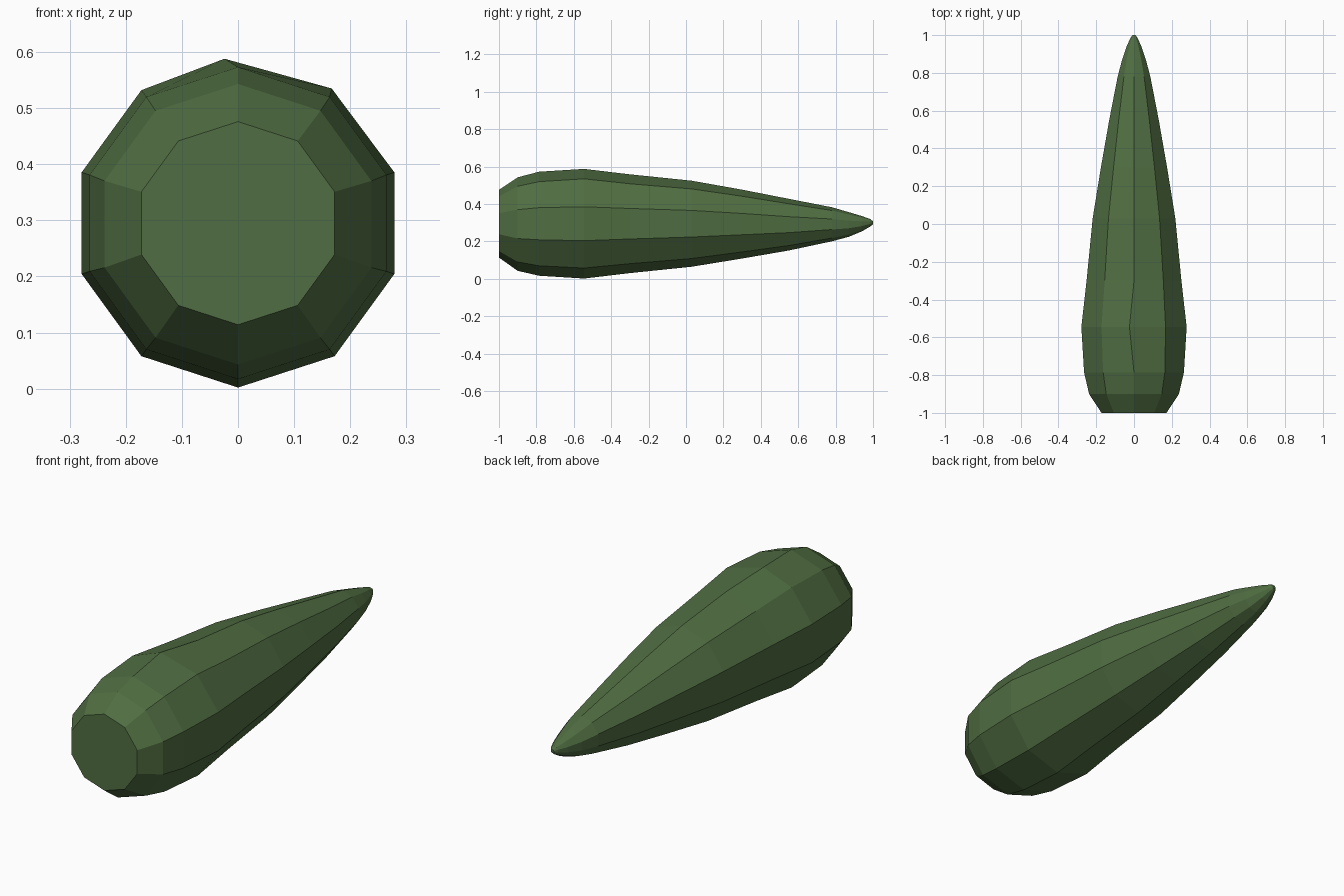
import bpy, bmesh, math

if "Cube" in bpy.data.objects:
    bpy.data.objects.remove(bpy.data.objects["Cube"])

SIDES = 10
# Profile along y: (y, radius, centre z)
PROFILE = [(-1.0, 0.181, 0.295), (-0.9, 0.25, 0.293), (-0.785, 0.278, 0.295),
           (-0.545, 0.293, 0.295), (-0.3, 0.264, 0.295), (0.03, 0.230, 0.295),
           (0.3, 0.184, 0.293), (0.55, 0.138, 0.290), (0.78, 0.091, 0.292),
           (0.87, 0.066, 0.291), (0.94, 0.041, 0.295), (0.985, 0.020, 0.300),
           (1.0, 0.008, 0.300)]

# Tapered body: ten-sided rings, one corner pointing up
bm = bmesh.new()
rings = []
for y, r, cz in PROFILE:
    ring = []
    for i in range(SIDES):
        a = 2 * math.pi * i / SIDES
        ring.append(bm.verts.new((r * math.sin(a), y, cz + r * math.cos(a))))
    rings.append(ring)

# Slightly hand-made corners around the widest ring
rings[3][0].co.x = -0.024
rings[3][1].co.x = 0.167
rings[3][1].co.z = 0.535

for a, b in zip(rings, rings[1:]):
    for i in range(SIDES):
        j = (i + 1) % SIDES
        bm.faces.new((a[i], a[j], b[j], b[i]))

# Flat blunt base and small tip cap
bm.faces.new(rings[0])
bm.faces.new(rings[-1])
bmesh.ops.recalc_face_normals(bm, faces=bm.faces)

mesh = bpy.data.meshes.new("tapered_leaf_body")
bm.to_mesh(mesh)
bm.free()
body = bpy.data.objects.new("tapered_leaf_body", mesh)
bpy.context.collection.objects.link(body)

# Dark green
green = bpy.data.materials.new("dark_green")
green.diffuse_color = (0.08, 0.155, 0.054, 1)
green.use_nodes = True
green.node_tree.nodes["Principled BSDF"].inputs["Base Color"].default_value = green.diffuse_color
mesh.materials.append(green)
